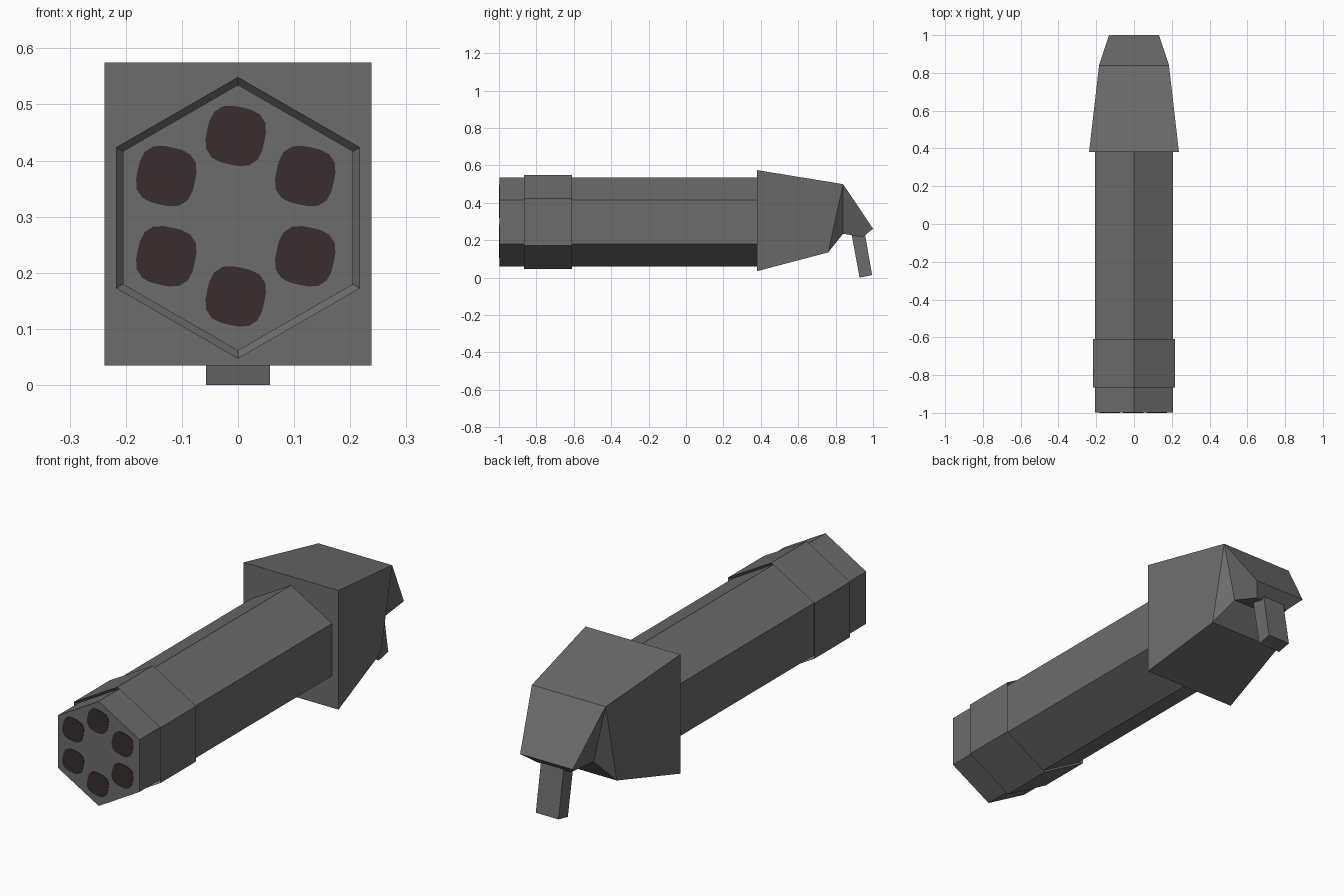
import bpy, bmesh, math
from mathutils import Vector

cube = bpy.data.objects.get("Cube")
if cube:
    bpy.data.objects.remove(cube, do_unlink=True)


def material(name, rgb):
    m = bpy.data.materials.new(name)
    m.use_nodes = True
    m.diffuse_color = (*rgb, 1)
    bsdf = next(n for n in m.node_tree.nodes if n.type == 'BSDF_PRINCIPLED')
    bsdf.inputs["Base Color"].default_value = (*rgb, 1)
    bsdf.inputs["Roughness"].default_value = 0.8
    return m


metal = material("gunmetal_grey", (0.15, 0.15, 0.15))
bore = material("dark_bore", (0.041, 0.027, 0.028))


def loft(name, rings, mat):
    """Skin a list of equal-length point rings and cap both ends."""
    bm = bmesh.new()
    loops = [[bm.verts.new(p) for p in ring] for ring in rings]
    n = len(loops[0])
    for a, b in zip(loops, loops[1:]):
        for i in range(n):
            j = (i + 1) % n
            bm.faces.new((a[i], a[j], b[j], b[i]))
    bm.faces.new(loops[0])
    bm.faces.new(loops[-1])
    bmesh.ops.recalc_face_normals(bm, faces=bm.faces)
    mesh = bpy.data.meshes.new(name)
    bm.to_mesh(mesh)
    bm.free()
    mesh.materials.append(mat)
    obj = bpy.data.objects.new(name, mesh)
    bpy.context.collection.objects.link(obj)
    return obj


AXIS = 0.298


def hexagon(y, r):
    angles = [math.radians(90 + 60 * i) for i in range(6)]
    return [(r * math.cos(a), y, AXIS + r * math.sin(a)) for a in angles]


# Six-sided barrel housing with a raised, undercut band
R, RB = 0.237, 0.251
loft("barrel_housing", [hexagon(y, r) for y, r in (
    (-0.998, R), (-0.85, R), (-0.865, RB), (-0.61, RB), (-0.625, R), (0.4, R))], metal)

# Six bore openings: thin rounded-square plates on the muzzle
for k in range(6):
    a = math.radians(90 + 60 * k)
    cx, cz = 0.143 * math.cos(a) - 0.004, AXIS + 0.003 + 0.143 * math.sin(a)
    rings = []
    for y in (-1.0, -0.996):
        ring = []
        for i in range(20):
            t = math.tau * i / 20
            r = 0.052 / (abs(math.cos(t)) ** 3 + abs(math.sin(t)) ** 3) ** (1 / 3)
            s = t - math.radians(12)
            ring.append((cx + r * math.cos(s), y, cz + r * math.sin(s)))
        rings.append(ring)
    loft(f"bore_opening_{k + 1}", rings, bore)

# Tapered rear housing: side outline as (y, z, half width), running round the profile
outline = [(0.38, 0.575, 0.238), (0.84, 0.50, 0.185), (1.0, 0.262, 0.132),
           (0.945, 0.216, 0.085), (0.84, 0.235, 0.125), (0.76, 0.135, 0.185),
           (0.38, 0.035, 0.238)]
rear = loft("rear_housing", [[(s * w, y, z) for y, z, w in outline] for s in (-1, 1)], metal)
# Split the side walls cleanly into front block and beak
bm = bmesh.new()
bm.from_mesh(rear.data)
bm.verts.ensure_lookup_table()
for base in (0, 7):
    v = bm.verts
    wall = next(f for f in bm.faces if len(f.verts) == 7 and v[base] in f.verts)
    bmesh.utils.face_split(wall, v[base + 1], v[base + 5])
    beak = next(f for f in bm.faces if len(f.verts) == 5 and v[base + 2] in f.verts)
    bmesh.utils.face_split(beak, v[base + 1], v[base + 4])
bmesh.ops.recalc_face_normals(bm, faces=bm.faces)
bm.to_mesh(rear.data)
bm.free()

# Slanted mounting peg under the rear tip
peg = [(0.885, 0.235), (0.954, 0.25), (0.995, 0.014), (0.928, 0.0)]
loft("mounting_peg", [[(x, y, z) for y, z in peg] for x in (-0.057, 0.057)], metal)
